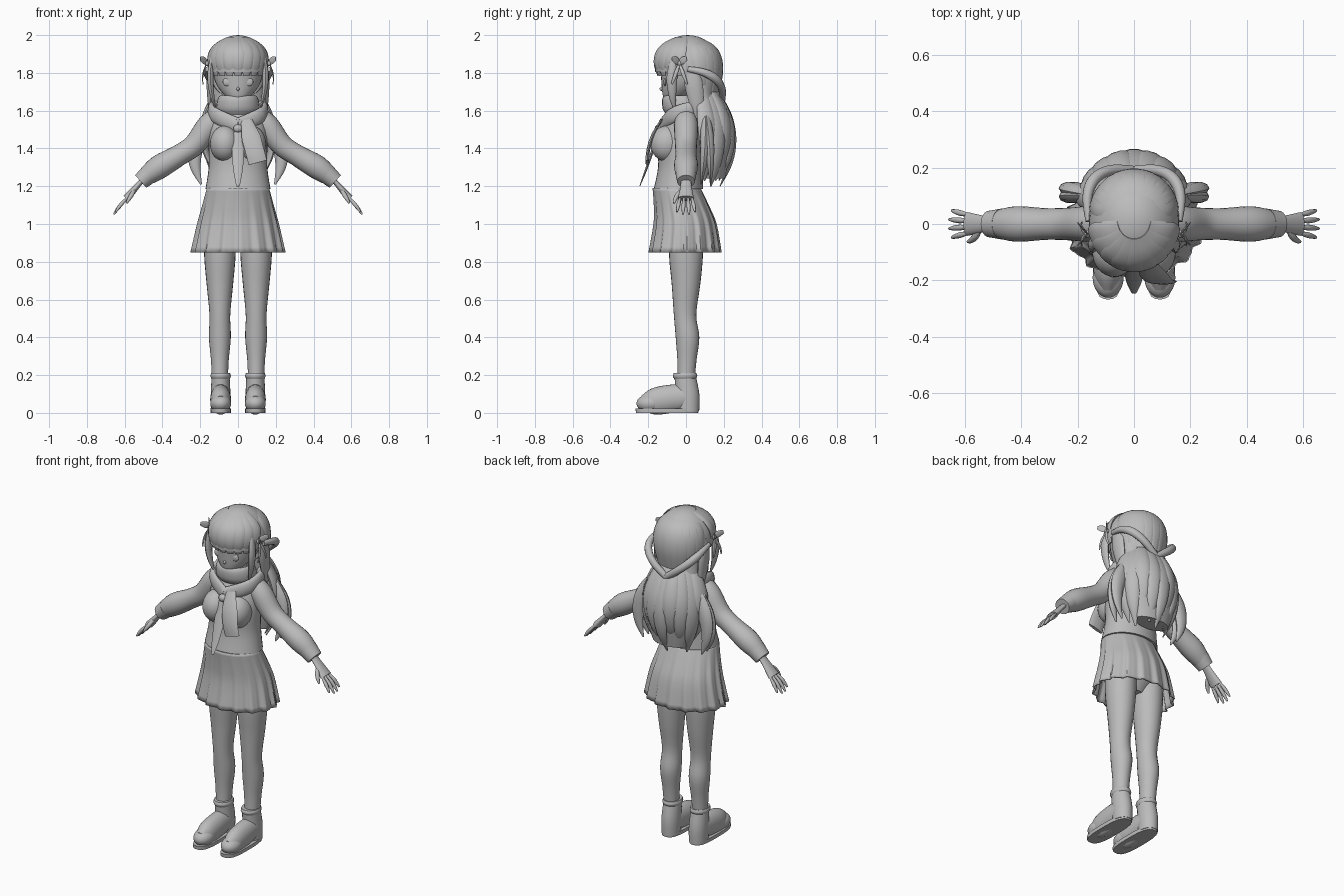
import bpy, bmesh, math
from mathutils import Vector

cube = bpy.data.objects.get("Cube")
if cube:
    bpy.data.objects.remove(cube)

grey = bpy.data.materials.new("plain_grey")
grey.use_nodes = True
grey.diffuse_color = (.5, .5, .5, 1)
grey.node_tree.nodes["Principled BSDF"].inputs["Base Color"].default_value = grey.diffuse_color

ACROSS, DEEP, UP = Vector((1, 0, 0)), Vector((0, 1, 0)), Vector((0, 0, 1))


def finish(name, mesh_builder, thickness=0):
    bmesh.ops.recalc_face_normals(mesh_builder, faces=mesh_builder.faces)
    mesh = bpy.data.meshes.new(name)
    mesh_builder.to_mesh(mesh)
    mesh_builder.free()
    part = bpy.data.objects.new(name, mesh)
    bpy.context.collection.objects.link(part)
    mesh.materials.append(grey)
    if thickness:
        part.modifiers.new("cloth", "SOLIDIFY").thickness = thickness
    bpy.ops.object.select_all(action="DESELECT")
    part.select_set(True)
    bpy.context.view_layer.objects.active = part
    bpy.ops.object.shade_smooth_by_angle(angle=math.radians(45))


def refine(values, steps=4):
    """Catmull-Rom interpolation of numbers or vectors."""
    padded = [values[0], *values, values[-1]]
    result = []
    for a, b, c, d in zip(padded, padded[1:], padded[2:], padded[3:]):
        for step in range(steps):
            t = step / steps
            result.append(b + (c - a) * (t / 2) + (a * 2 - b * 5 + c * 4 - d) * (t * t / 2)
                          + (b * 3 - a - c * 3 + d) * (t ** 3 / 2))
    return result + [values[-1]]


def plain_rule(angle, along):
    return 1


def pleat_rule(angle, along):
    return 1 + along * (.035 * math.sin(16 * angle) + .015 * math.sin(32 * angle))


def square_rule(angle, along):
    return 1 + .12 * math.sin(2 * angle) ** 2


def skin(name, path, widths, ratio=1, side=None, segments=24, rule=plain_rule, closed=True, thickness=0):
    """Elliptical sections along a path, level unless a side direction is given."""
    path, widths = refine(path), refine(widths)
    last = len(path) - 1
    builder, rings = bmesh.new(), []
    for i, (centre, width) in enumerate(zip(path, widths)):
        u, v = ACROSS, DEEP
        if side:
            along = (path[min(i + 1, last)] - path[max(i - 1, 0)]).normalized()
            u = (side - along * side.dot(along)).normalized()
            v = along.cross(u)
        ring = []
        for j in range(segments):
            angle = math.tau * j / segments
            offset = u * math.cos(angle) + v * math.sin(angle) * ratio
            ring.append(builder.verts.new(centre + offset * width * rule(angle, i / last)))
        rings.append(ring)
    for lower, upper in zip(rings, rings[1:]):
        for j in range(segments):
            k = (j + 1) % segments
            builder.faces.new((lower[j], lower[k], upper[k], upper[j]))
    if closed:
        builder.faces.new(rings[0])
        builder.faces.new(rings[-1])
    finish(name, builder, thickness)


def stack(name, rows, x=0, **options):
    """Level sections given as height, depth position and half width."""
    skin(name, [Vector((x, y, z)) for z, y, width in rows],
         [width for z, y, width in rows], **options)


def strand(name, start, end, bow, width, ratio, side, tip=.1):
    """Bowed lock or ribbon that narrows towards its tip."""
    steps = [i / 5 for i in range(6)]
    skin(name, [start.lerp(end, t) + bow * (4 * t * (1 - t)) for t in steps],
         [width * (1 - (1 - tip) * t ** 3) * min(1, .6 + t) for t in steps],
         ratio, side, segments=10)


def ball(name, centre, size, keep=None):
    builder = bmesh.new()
    bmesh.ops.create_uvsphere(builder, u_segments=32, v_segments=20, radius=1)
    for vert in builder.verts:
        vert.co = centre + Vector(a * b for a, b in zip(vert.co, size))
    if keep:
        spare = [face for face in builder.faces if not keep(face.calc_center_median())]
        bmesh.ops.delete(builder, geom=spare, context="FACES")
    finish(name, builder)


def middle(y, z):
    return DEEP * y + UP * z


# Clothes and body
stack("blouse", [(1.185, -.04, .172), (1.3, -.03, .155), (1.42, -.03, .155), (1.52, -.01, .15),
                 (1.6, .01, .12), (1.65, .02, .06)], ratio=.76, segments=36)
stack("skirt", [(1.19, -.05, .165), (1.1, -.025, .187), (1, -.005, .212), (.85, -.005, .243)],
      ratio=.77, segments=128, rule=pleat_rule, closed=False, thickness=.008)
stack("pelvis", [(1.18, -.04, .14), (1, 0, .16), (.86, 0, .06)], ratio=.75)
stack("neck", [(1.58, .01, .05), (1.72, 0, .05)])

# Head and face
stack("head", [(1.65, -.08, .015), (1.67, -.06, .06), (1.75, -.01, .12), (1.86, 0, .13),
               (1.95, 0, .07)], segments=32)
ball("nose", middle(-.128, 1.715), (.008, .012, .01))
ball("mouth", middle(-.11, 1.685), (.016, .006, .004))

# Hair cap, open over the face, with locks radiating from the crown
ball("hair_cap", middle(.01, 1.83), (.16, .175, .17),
     keep=lambda point: point.z > 1.81 or point.y > .01)
stack("back_hair", [(1.8, .07, .14), (1.65, .09, .14), (1.5, .14, .155), (1.4, .15, .165),
                    (1.24, .15, .11)], ratio=.52)
for i in range(-4, 5):
    turn = i * math.pi / 10
    across = ACROSS * math.cos(turn) - DEEP * math.sin(turn)
    back = ACROSS * math.sin(turn) + DEEP * math.cos(turn)
    front = ACROSS * math.sin(turn) - DEEP * math.cos(turn) * 1.1
    strand("fringe_lock", middle(.01, 1.985) + front * .055, middle(.01, 1.785) + front * .143,
           front * .048 + UP * .02, .045, .25, ACROSS * math.cos(turn) + DEEP * math.sin(turn), tip=.4)
    strand("crown_lock", middle(.03, 1.98), middle(.04, 1.7) + back * .13,
           back * .07 + UP * .06, .05, .25, across, tip=.5)
    strand("back_lock", middle(.05, 1.72) + back * .09, middle(.06, 1.2 + i % 3 * .03) + back * .12,
           back * .085, .055, .45, across)

for sign, tag in ((1, "left_"), (-1, "right_")):
    def at(x, z, y=0):
        return Vector((sign * x, y, z))

    # Eyes, side locks and braid
    ball(tag + "eye", at(.055, 1.752, -.111), (.026, .009, .022))
    strand(tag + "side_lock", at(.135, 1.89, -.06), at(.115, 1.6, -.06), at(.02, 0, -.015),
           .03, .6, DEEP)
    strand(tag + "ear_lock", at(.145, 1.86, .02), at(.14, 1.56, .07), at(.005, 0), .05, .4, DEEP, tip=.4)
    for depth in (.08, .13):
        strand(tag + "loose_lock", at(.1, 1.62, .1), at(.195, 1.21, depth), at(.075, 0, .01),
               .048, .6, ACROSS)
    strand(tag + "braid", at(.16, 1.82, .01), at(0, 1.65, .19), at(.06, .03, .06), .024, .9, UP, tip=.8)

    # Hair ribbon
    knot = at(.165, 1.85, -.035)
    ball(tag + "ribbon_knot", knot, (.012, .014, .014))
    for sway in (-.04, .04):
        strand(tag + "ribbon_loop", knot, knot + at(.035, .025, sway), UP * .005, .02, .2, UP, tip=.5)
        strand(tag + "ribbon_tail", knot, knot + at(.02, -.11, sway), at(.01, 0), .01, .4, DEEP, tip=.5)

    # Bust, blended into the blouse
    ball(tag + "bust", at(.07, 1.425, -.1), (.078, .088, .095))

    # Sleeve, cuff and hand
    wrist, knuckles = at(.5, 1.24), at(.59, 1.135)
    skin(tag + "sleeve", [at(.1, 1.575), at(.155, 1.52), at(.23, 1.42), at(.31, 1.365), at(.42, 1.3), wrist],
         [.05, .063, .058, .056, .063, .045], 1, DEEP)
    skin(tag + "cuff", [wrist + at(-.03, .025), wrist + at(.015, -.015)], [.055, .047], .95, DEEP)
    skin(tag + "palm", [wrist, wrist.lerp(knuckles, .4), knuckles], [.026, .03, .042], .5, DEEP)
    for finger in (-1.5, -.5, .5, 1.5):
        reach = .072 - .01 * abs(finger)
        base = knuckles + DEEP * finger * .022
        strand(tag + "finger", base, base + at(reach, -reach * 1.25, finger * .01),
               at(.004, 0), .011, 1, DEEP, tip=.4)
    strand(tag + "thumb", at(.545, 1.185, -.015), at(.59, 1.11, -.063), at(0, 0, -.01),
           .013, 1, DEEP, tip=.4)

    # Leg
    foot = sign * .092
    stack(tag + "leg", [(1, 0, .085), (.83, 0, .083), (.68, 0, .07), (.52, -.005, .055),
                        (.4, .008, .058), (.28, .005, .047), (.17, 0, .042)],
          x=sign * .096, ratio=1.08)

    # Boot with a rounded toe and a flat sole
    stack(tag + "boot_ankle", [(.01, .01, .05), (.1, .008, .052), (.2, -.005, .047)], x=foot, ratio=1.2)
    stack(tag + "boot_trim", [(.18, -.005, .048), (.195, -.005, .054), (.21, -.005, .05)], x=foot, ratio=1.2)
    skin(tag + "boot_foot", [at(.092, .085, .02), at(.092, .075, -.08), at(.092, .06, -.17), at(.092, .05, -.23)],
         [.05, .055, .052, .03], 1.35, ACROSS)
    ball(tag + "boot_toe", at(.092, .05, -.19), (.055, .072, .048))
    stack(tag + "sole", [(0, -.1, .054), (.022, -.1, .055)], x=foot, ratio=3.05, rule=square_rule)

    # Lower scarf, draped from the nape over the shoulder to the chest
    skin(tag + "scarf_drape", [at(0, 1.6, .1), at(.13, 1.61, .04), at(.12, 1.575, -.07), at(0, 1.52, -.125)],
         [.04] * 4, .5, UP)

# Scarf collar, hanging end and necktie
stack("scarf_wrap", [(1.58, -.01, .1), (1.61, -.015, .115), (1.66, -.025, .108), (1.68, -.025, .09),
                     (1.64, -.02, .07)], ratio=.94)
strand("scarf_end", Vector((.045, -.13, 1.55)), Vector((.105, -.205, 1.325)), DEEP * -.02,
       .05, .2, ACROSS, tip=1)
ball("tie_knot", middle(-.145, 1.505), (.025, .02, .022))
strand("necktie", middle(-.145, 1.5), middle(-.245, 1.2), DEEP * .005, .034, .25, ACROSS, tip=.25)
